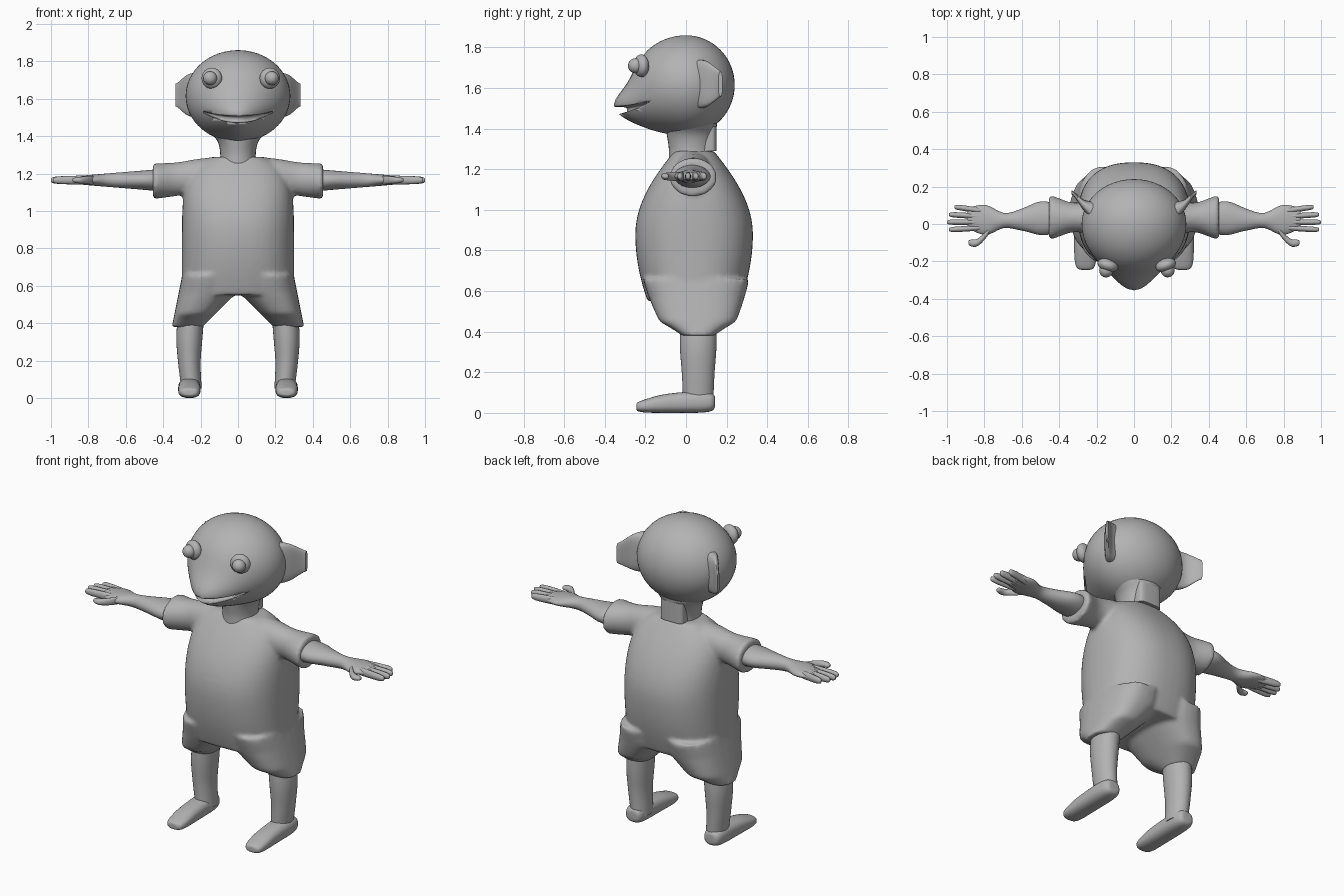
import bpy, bmesh, math
from mathutils import Vector

cube = bpy.data.objects.get("Cube")
if cube:
    bpy.data.objects.remove(cube)

shade = (0.45, 0.45, 0.45, 1)
grey = bpy.data.materials.new("plain grey")
grey.use_nodes = True
grey.diffuse_color = shade
grey.node_tree.nodes["Principled BSDF"].inputs["Base Color"].default_value = shade

BOTH = (1, -1)


def sample(values, t):
    """Value at t on a smooth curve through evenly spaced values, or of a rule."""
    if callable(values):
        return values(t)
    if len(values) == 1:
        return values[0]
    last = len(values) - 1
    i = min(int(t * last), last - 1)
    t = t * last - i
    before, start, end, after = (values[min(max(k, 0), last)] for k in range(i - 1, i + 3))
    into, out = (end - before) / 2, (after - start) / 2
    rise = end - start
    return start + t * (into + t * (3 * rise - 2 * into - out + t * (into + out - 2 * rise)))


def loft(bm, axis, span, centre, radius, power=2, blunt=None, sides=(1,), sections=28, around=32):
    """Closed skin along an axis; blunt rounds off both ends. Returns the end faces."""
    along = "xyz".index(axis)
    across = [k for k in range(3) if k != along]
    ends = []
    for side in sides:
        rings = []
        for step in range(sections + 1):
            t = (1 - math.cos(math.pi * step / sections)) / 2
            if blunt:
                t = min(max(t, 0.001), 0.999)
            swell = (1 - abs(2 * t - 1) ** blunt) ** (1 / blunt) if blunt else 1
            ring = []
            for k in range(around):
                angle = math.tau * k / around
                co = Vector()
                co[along] = span[0] + (span[1] - span[0]) * t
                for slot, wave, mid, size in zip(across, (math.cos(angle), math.sin(angle)), centre, radius):
                    bulge = math.copysign(abs(wave) ** (2 / power), wave)
                    co[slot] = sample(mid, t) + sample(size, t) * swell * bulge
                co.x *= side
                ring.append(bm.verts.new(co))
            rings.append(ring)
        for ring, following in zip(rings, rings[1:]):
            for k in range(around):
                bm.faces.new((ring[k], ring[k - 1], following[k - 1], following[k]))
        bm.faces.new(rings[0])
        ends.append(bm.faces.new(rings[-1]))
    return ends


def ball(bm, centre, radii):
    """Stretched sphere; returns its vertices."""
    verts = bmesh.ops.create_uvsphere(bm, u_segments=48, v_segments=32, radius=1)["verts"]
    for v in verts:
        v.co = Vector(c + r * p for c, r, p in zip(centre, radii, v.co))
    return verts


def finish(bm, name):
    bmesh.ops.recalc_face_normals(bm, faces=bm.faces)
    mesh = bpy.data.meshes.new(name)
    bm.to_mesh(mesh)
    bm.free()
    mesh.materials.append(grey)
    ob = bpy.data.objects.new(name, mesh)
    bpy.context.collection.objects.link(ob)
    bpy.ops.object.select_all(action="DESELECT")
    bpy.context.view_layer.objects.active = ob
    ob.select_set(True)
    bpy.ops.object.shade_smooth_by_angle(angle=math.radians(50))
    return ob


# Clothes: belly depth follows a cosine around its fullest height
def depth(z):
    return 0.29 * math.cos((z - 0.88) * (3 if z > 0.88 else 2))


def torso_height(t):
    return 0.55 + 0.74 * t


def leg_height(t):
    return 0.38 + 0.28 * t


def inner(t):
    return max(0.57 - leg_height(t), 0)


def outer(t):
    return 0.29 + (0.7 - leg_height(t)) / 5


def hem(t):
    return min(1, 0.5 + 2 * t) * depth(leg_height(t))


bm = bmesh.new()
loft(bm, "z", (torso_height(0), torso_height(1)), ([0], [0.04]),
     (lambda t: 0.3 * math.sqrt(1 - 0.8 * t ** 8), lambda t: depth(torso_height(t))), power=2.4, around=48)
loft(bm, "z", (leg_height(0), leg_height(1)),
     (lambda t: (inner(t) + outer(t)) / 2, [0.06, 0.05]),
     (lambda t: (outer(t) - inner(t)) / 2, hem), power=2.5, sides=BOTH)
cuffs = loft(bm, "x", (0.08, 0.455), ([0.035], [1.22, 1.19, 1.17, 1.16]),
             ([0.08, 0.09, 0.08, 0.12], [0.07, 0.09, 0.09, 0.095]), sides=BOTH)
bmesh.ops.inset_individual(bm, faces=cuffs, thickness=0.025, depth=-0.03)
clothes = finish(bm, "shirt_and_trousers")
fuse = clothes.modifiers.new("fuse", "REMESH")
fuse.mode = "VOXEL"
fuse.voxel_size = 0.012
fuse.use_smooth_shade = True
clothes.modifiers.new("soften", "SMOOTH").iterations = 5

# Arms ending in palms, with fingers and thumbs
bm = bmesh.new()
loft(bm, "x", (0.4, 0.89), ([0.03, 0.03, 0.02, 0.02, 0.03], [1.165]),
     ([0.08, 0.09, 0.06, 0.04, 0.08, 0.06], [0.06, 0.05, 0.04, 0.03, 0.02]), blunt=12, sides=BOTH)
for finger in range(4):
    tip = 1 - 0.01 * (finger - 2) ** 2
    loft(bm, "x", (0.8, tip), ([0.07 - finger * 0.03, 0.09 - finger * 0.04], [1.165]),
         ([0.015], [0.025, 0.02]), blunt=4, sides=BOTH, around=12)
loft(bm, "x", (0.75, 0.885), ([0, -0.06, -0.1, -0.1], [1.165]), ([0.02], [0.025, 0.015]),
     blunt=4, sides=BOTH, around=16)
finish(bm, "arms_and_hands")

# Lower legs and feet
bm = bmesh.new()
loft(bm, "z", (0.05, 0.46), ([0.25, 0.26, 0.26, 0.25], [0.06]),
     ([0.055, 0.06, 0.07, 0.07], [0.075, 0.08, 0.09, 0.09]), sides=BOTH)
sole = [0.03, 0.045, 0.052, 0.053]
loft(bm, "y", (-0.245, 0.143), ([0.26], sole), ([0.06], sole), power=2.5, blunt=5, sides=BOTH)
finish(bm, "legs_and_feet")

# Neck with a stiff band at the nape
bm = bmesh.new()
loft(bm, "z", (1.24, 1.44), ([0], [0.025]), ([0.1, 0.095, 0.11, 0.16], [0.11, 0.11, 0.12, 0.13]))
loft(bm, "z", (1.29, 1.41), ([0], [0.11]), ([0.075], [0.04]), power=4)
finish(bm, "neck")

# Head: a ball whose front is drawn out into a snout
bm = bmesh.new()
for v in ball(bm, (0, 0, 1.615), (0.28, 0.24, 0.245)):
    if v.co.y < 0:
        facing = -v.co.y / v.co.xy.length
        v.co.y = v.co.y * 1.1 - 0.12 * facing ** 4 * math.exp(-((v.co.z - 1.49) / 0.11) ** 2)
head = finish(bm, "head")

# Smiling mouth cut into the head
bm = bmesh.new()
loft(bm, "x", (-0.185, 0.185), ([-0.22, -0.32, -0.37, -0.32, -0.22], lambda t: 1.49 + 0.16 * (t - 0.5) ** 2),
     ([0.06, 0.08, 0.08, 0.08, 0.06], lambda t: 0.004 + 0.014 * math.sin(math.pi * t)), power=4)
cutter = finish(bm, "mouth_cutter")
cutter.hide_render = True
cut = head.modifiers.new("mouth", "BOOLEAN")
cut.object = cutter
bpy.context.view_layer.objects.active = head
bpy.ops.object.modifier_apply(modifier=cut.name)
bpy.data.objects.remove(cutter)

# Eyes: a flat saucer with a ball in front
for name, x, turn in (("right_eye", -0.14, -0.3), ("left_eye", 0.17, 0.35)):
    bm = bmesh.new()
    ball(bm, (0, 0, 0), (0.056, 0.035, 0.056))
    ball(bm, (0, -0.03, 0), (0.037, 0.037, 0.037))
    eye = finish(bm, name)
    eye.location = (x, -0.22, 1.71)
    eye.rotation_euler.z = turn

# Ears: tapered flaps sweeping out and back
bm = bmesh.new()
loft(bm, "x", (0.2, 0.335), ([0.06, 0.1, 0.17], [1.62]), ([0.06, 0.03, 0.01], [0.12, 0.11, 0.06]),
     power=3, sides=BOTH)
finish(bm, "ears")
